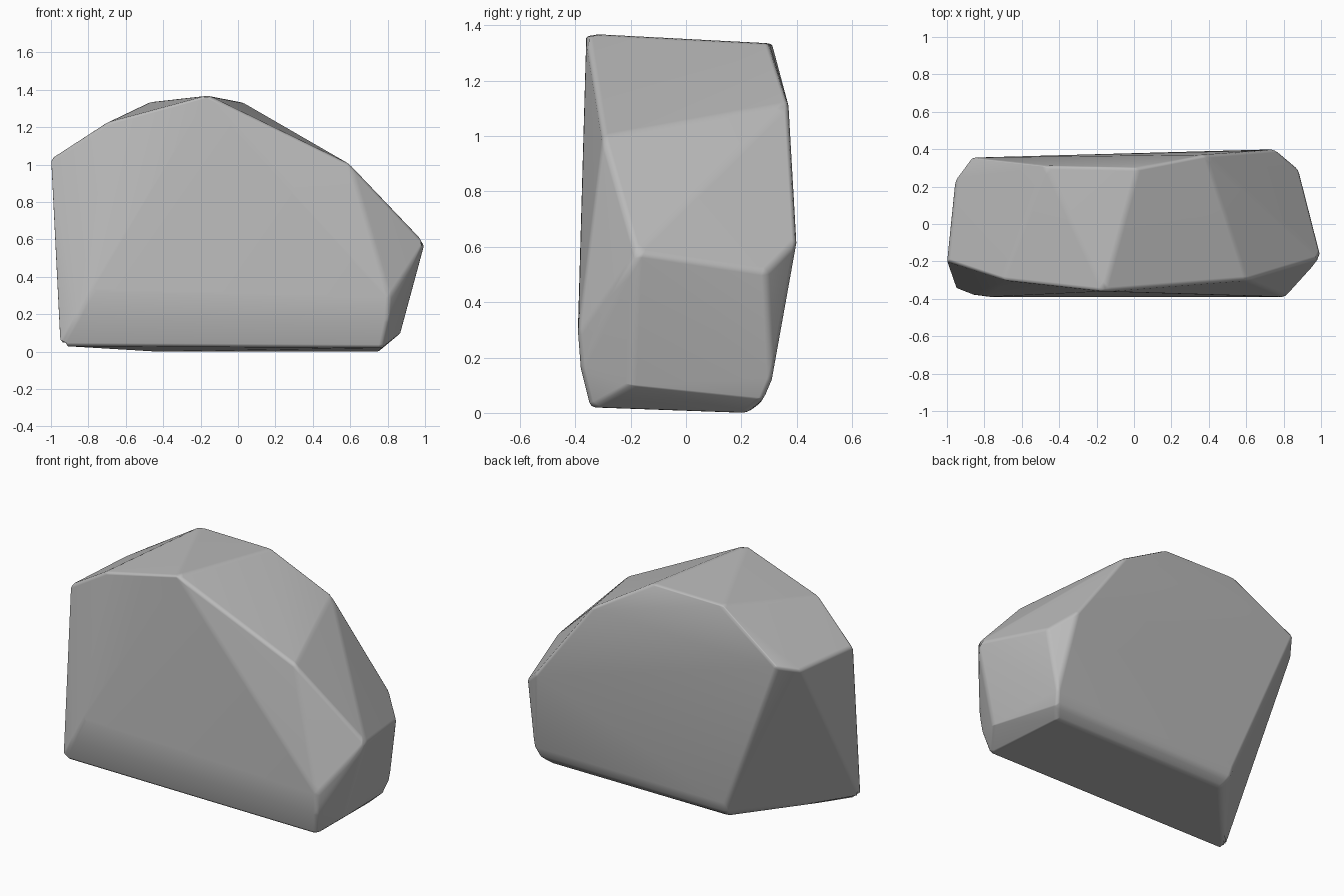
import bpy
import bmesh
import math

cube = bpy.data.objects.get("Cube")
if cube:
    bpy.data.objects.remove(cube, do_unlink=True)

# Plain grey stone
stone = bpy.data.materials.new("grey_stone")
stone.use_nodes = True
grey = (0.5, 0.5, 0.5, 1)
stone.diffuse_color = grey
bsdf = stone.node_tree.nodes["Principled BSDF"]
bsdf.inputs["Base Color"].default_value = grey
bsdf.inputs["Roughness"].default_value = 0.9

# Corners of the boulder, grouped by region
front_rim = [(-1, -.2, 1.03), (-.7, -.3, 1.225), (-.16, -.36, 1.37),
             (.6, -.3, 1), (1, -.18, .58)]
front_foot = [(-.78, -.39, .32), (.81, -.39, .29), (-.86, -.38, .18),
              (.8, -.38, .16), (-.95, -.345, .03), (.77, -.345, .02)]
back_crown = [(-.47, .31, 1.335), (.02, .3, 1.335), (.38, .37, 1.12)]
back_sides = [(-.87, .355, 1.08), (-.955, .24, 1.04), (.75, .4, .62),
              (.88, .29, .51)]
right_foot = [(.87, -.2, .1)]
back_foot = [(-.45, .22, 0), (-.47, .275, .04), (-.48, .3, .11),
             (.75, .22, 0), (.8, .28, .05), (.82, .31, .12)]

# Wrap the corners in one convex skin and merge nearly flat facets
bm = bmesh.new()
for co in front_rim + front_foot + back_crown + back_sides + right_foot + back_foot:
    bm.verts.new(co)
hull = bmesh.ops.convex_hull(bm, input=bm.verts[:])
loose = [v for v in bm.verts if not v.link_faces]
bmesh.ops.delete(bm, geom=loose, context='VERTS')
bmesh.ops.dissolve_limit(bm, angle_limit=math.radians(2),
                         verts=bm.verts[:], edges=bm.edges[:])
bmesh.ops.recalc_face_normals(bm, faces=bm.faces[:])
mesh = bpy.data.meshes.new("boulder")
bm.to_mesh(mesh)
bm.free()

boulder = bpy.data.objects.new("boulder", mesh)
bpy.context.collection.objects.link(boulder)
mesh.materials.append(stone)
mesh.shade_smooth()

# Worn edges: narrow rounding, with broad facets kept flat
bevel = boulder.modifiers.new("worn_edges", 'BEVEL')
bevel.width = .018
bevel.segments = 2
bevel.limit_method = 'ANGLE'
bevel.angle_limit = math.radians(12)
normals = boulder.modifiers.new("flat_facets", 'WEIGHTED_NORMAL')
normals.keep_sharp = True
